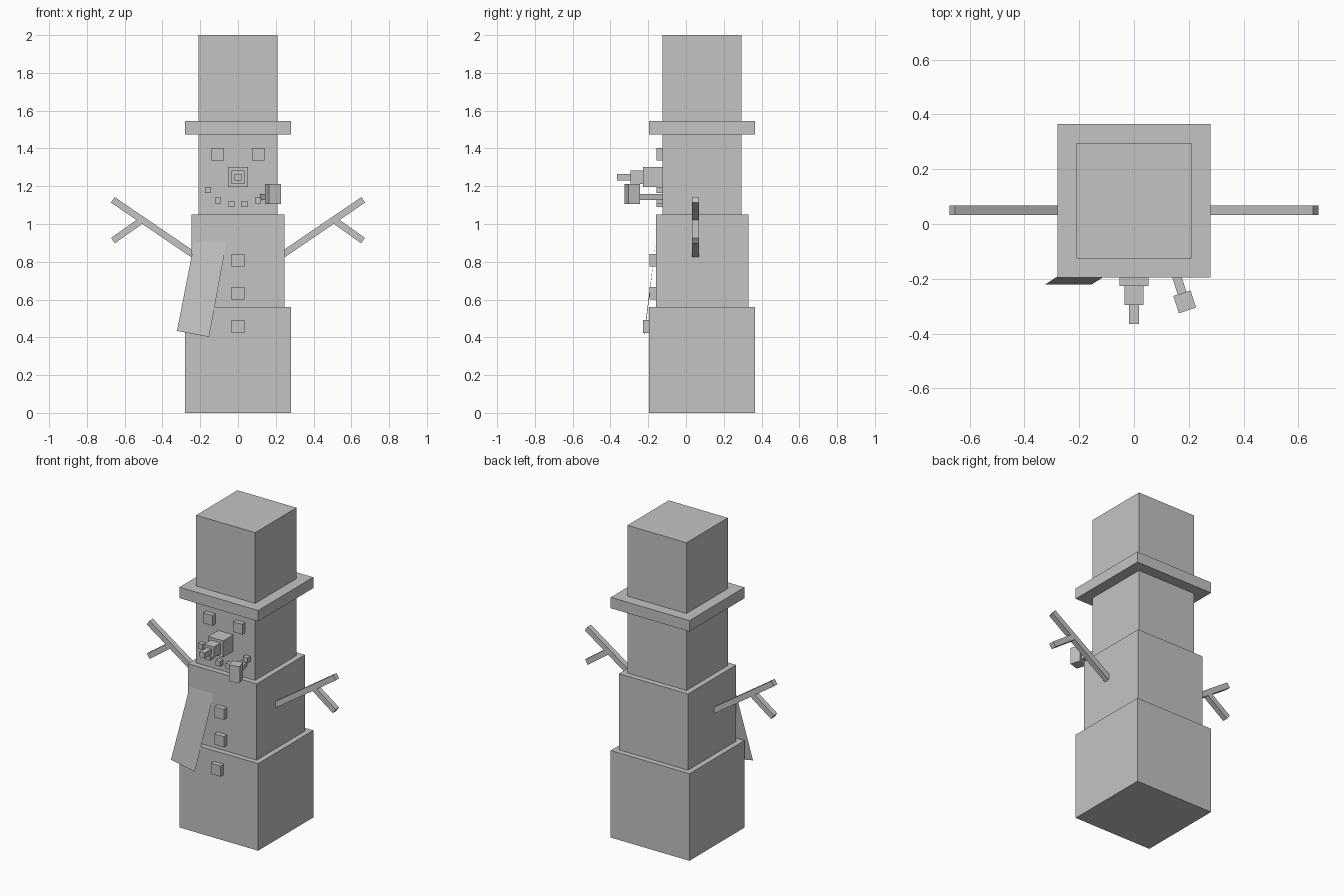
import bpy
import math
from mathutils import Vector, Matrix

cube = bpy.data.objects.get("Cube")
if cube:
    bpy.data.objects.remove(cube, do_unlink=True)

GREY = (0.55, 0.55, 0.55, 1)
grey = bpy.data.materials.new("plain grey")
grey.use_nodes = True
grey.diffuse_color = GREY
grey.node_tree.nodes["Principled BSDF"].inputs["Base Color"].default_value = GREY


def box(name, centre, size, rotation=None):
    """Box with flat faces, optionally turned about its centre."""
    bpy.ops.mesh.primitive_cube_add(size=1)
    obj = bpy.context.object
    obj.name = name
    turn = rotation or Matrix.Identity(4)
    obj.data.transform(turn @ Matrix.Diagonal((*size, 1)))
    obj.location = centre
    obj.data.materials.append(grey)
    return obj


def stick(name, start, end, width):
    """Square bar between two points."""
    a, b = Vector(start), Vector(end)
    turn = (b - a).to_track_quat("X", "Z").to_matrix().to_4x4()
    return box(name, (a + b) / 2, ((b - a).length, width, width), turn)


def front_block(name, x, z, width, back, depth, height=None):
    """Block standing out forwards from the surface at y = back."""
    return box(name, (x, back - depth / 2, z), (width, depth, height or width))


# Stacked body and hat, all on one axis
AXIS = 0.085
for name, width, low, high in (
    ("lower_body", 0.56, 0, 0.56),
    ("middle_body", 0.49, 0.56, 1.05),
    ("head", 0.42, 1.05, 1.475),
    ("hat_brim", 0.56, 1.475, 1.545),
    ("hat_crown", 0.42, 1.545, 2.0),
):
    box(name, (0, AXIS, (low + high) / 2), (width, width, high - low))

BASE_FRONT, CHEST, FACE = -0.195, -0.16, -0.125

# Mirrored eyes, mouth pebbles and branching arms
for side, s in (("left", 1), ("right", -1)):
    front_block(f"{side}_eye", s * 0.106, 1.37, 0.066, FACE, 0.03)
    for i, (x, z) in enumerate(((0.035, 1.106), (0.106, 1.125), (0.159, 1.18))):
        front_block(f"{side}_mouth_pebble_{i + 1}", s * x, z, 0.033, FACE, 0.03)
    stick(f"{side}_arm", (s * 0.24, 0.05, 0.84), (s * 0.663, 0.05, 1.128), 0.035)
    stick(f"{side}_twig", (s * 0.51, 0.05, 1.02), (s * 0.662, 0.05, 0.912), 0.035)

# Stepped nose
back = FACE
for part, width, depth in (("base", 0.106, 0.102), ("middle", 0.07, 0.068), ("tip", 0.035, 0.07)):
    front_block(f"nose_{part}", 0, 1.248, width, back, depth)
    back -= depth

# Buttons
for i, (z, back) in enumerate(((0.808, CHEST), (0.633, CHEST), (0.457, BASE_FRONT))):
    front_block(f"button_{i + 1}", 0, z, 0.068, back, 0.032)

# Pipe
stick("pipe_stem", (0.134, FACE, 1.143), (0.178, -0.26, 1.143), 0.033)
box("pipe_bowl", (0.185, -0.284, 1.159), (0.066, 0.066, 0.106),
    Matrix.Rotation(math.radians(18), 4, "Z"))

# Hanging scarf end, a single sheet leaning out from the chest
sheet = bpy.data.meshes.new("scarf_end")
sheet.from_pydata(
    [(-0.323, -0.22, 0.434), (-0.153, -0.22, 0.402), (-0.058, -0.158, 0.92), (-0.228, -0.158, 0.92)],
    [], [(0, 1, 2, 3)])
sheet.materials.append(grey)
bpy.context.collection.objects.link(bpy.data.objects.new("scarf_end", sheet))
